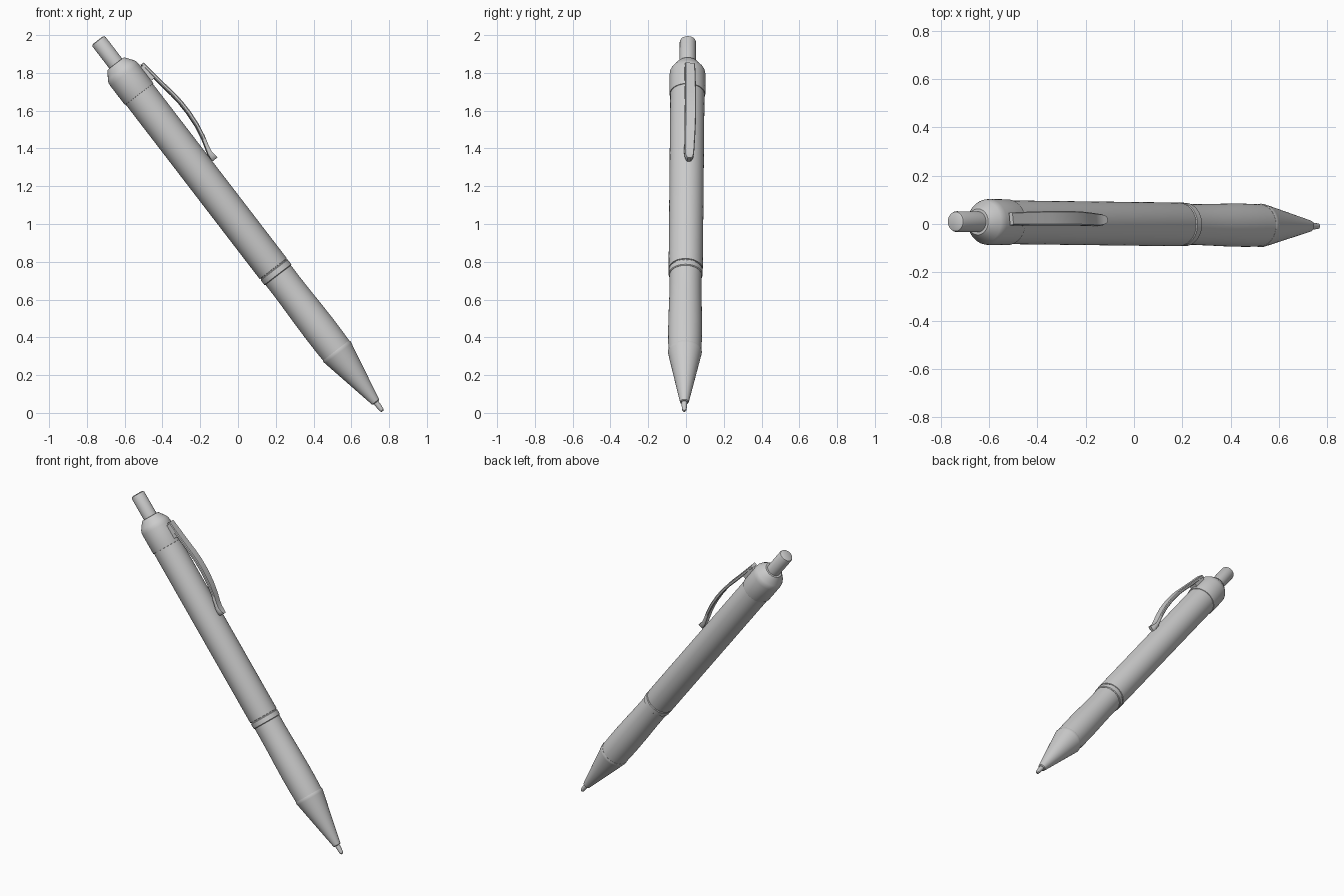
import bpy, bmesh, math
from mathutils import Vector, Matrix

if "Cube" in bpy.data.objects:
    bpy.data.objects.remove(bpy.data.objects["Cube"])

# Pen frame: local z runs from tip to button, local x faces the clip side
TIP = Vector((0.766, -0.009, 0.009))
TOP = Vector((-0.742, 0.010, 1.973))
axis = (TOP - TIP).normalized()
L = (TOP - TIP).length
side = Vector((0, 1, 0)).cross(axis).normalized()
up = axis.cross(side)
FRAME = Matrix.Translation(TIP) @ Matrix((side, up, axis)).transposed().to_4x4()


def finish(name, bm, angle=30, matrix=FRAME):
    bmesh.ops.recalc_face_normals(bm, faces=bm.faces)
    me = bpy.data.meshes.new(name)
    bm.to_mesh(me)
    bm.free()
    ob = bpy.data.objects.new(name, me)
    bpy.context.collection.objects.link(ob)
    ob.matrix_world = matrix
    bpy.ops.object.select_all(action='DESELECT')
    ob.select_set(True)
    bpy.context.view_layer.objects.active = ob
    bpy.ops.object.shade_smooth_by_angle(angle=math.radians(angle))
    return ob


def loft(bm, rings):
    """Skin a list of point rings and cap both ends."""
    loops = [[bm.verts.new(p) for p in ring] for ring in rings]
    for a, b in zip(loops, loops[1:]):
        n = len(a)
        for i in range(n):
            bm.faces.new((a[i], a[(i + 1) % n], b[(i + 1) % n], b[i]))
    bm.faces.new(loops[0])
    bm.faces.new(loops[-1])


def lathe(name, profile, n=48):
    """Turn (distance from tip, radius) pairs around the pen axis."""
    bm = bmesh.new()
    loft(bm, [[(r * math.cos(2 * math.pi * i / n), r * math.sin(2 * math.pi * i / n), s)
               for i in range(n)] for s, r in profile])
    return finish(name, bm)


lathe("writing_point", [(0, 0.006), (0.006, 0.011), (0.035, 0.014), (0.08, 0.015)])
lathe("nose_cone", [(0.058, 0.018), (0.062, 0.023), (0.07, 0.025), (0.385, 0.088), (0.395, 0.090),
                    (0.405, 0.088)])
lathe("grip", [(0.40, 0.087), (0.47, 0.089), (0.56, 0.0895), (0.66, 0.088), (0.76, 0.0855),
               (0.85, 0.0845), (0.915, 0.085)])
lathe("grip_ring", [(0.908, 0.086), (0.912, 0.090), (0.942, 0.090), (0.946, 0.086)])
lathe("barrel", [(0.94, 0.085), (0.95, 0.085), (0.951, 0.0895), (0.956, 0.0905), (2.14, 0.0905)])
lathe("collar", [(2.115, 0.088), (2.116, 0.094), (2.12, 0.095), (2.245, 0.095), (2.262, 0.093),
                 (2.276, 0.087), (2.312, 0.061), (2.320, 0.054), (2.321, 0.040)])
lathe("push_button", [(2.29, 0.043), (L - 0.012, 0.043), (L - 0.004, 0.040), (L, 0.033)])

# Clip: bowed strip with a rounded foot, stations are (s, r, half width, half thickness)
CLIP = FRAME @ Matrix.Rotation(math.radians(7), 4, 'Z')
stations = [(2.235, 0.110, 0.026, 0.009), (2.16, 0.119, 0.028, 0.010), (2.08, 0.130, 0.029, 0.010),
            (2.01, 0.141, 0.030, 0.010), (1.95, 0.147, 0.030, 0.010), (1.88, 0.148, 0.030, 0.010),
            (1.80, 0.142, 0.029, 0.010), (1.73, 0.129, 0.028, 0.010), (1.68, 0.115, 0.027, 0.010),
            (1.645, 0.106, 0.026, 0.012), (1.62, 0.106, 0.023, 0.015), (1.605, 0.107, 0.017, 0.017),
            (1.598, 0.108, 0.009, 0.017)]
bm = bmesh.new()
loft(bm, [[(r + t * a, w * b, s) for a, b in
           ((-1, -.85), (-.5, -1), (.5, -1), (1, -.85), (1, .85), (.5, 1), (-.5, 1), (-1, .85))]
          for s, r, w, t in stations])
finish("clip", bm, 40, CLIP)

# Tab joining the clip to the collar
bm = bmesh.new()
loft(bm, [[(0.08, -0.026, s), (r, -0.026, s), (r, 0.026, s), (0.08, 0.026, s)]
          for s, r in ((2.135, 0.118), (2.225, 0.108))])
finish("clip_tab", bm, 30, CLIP)
